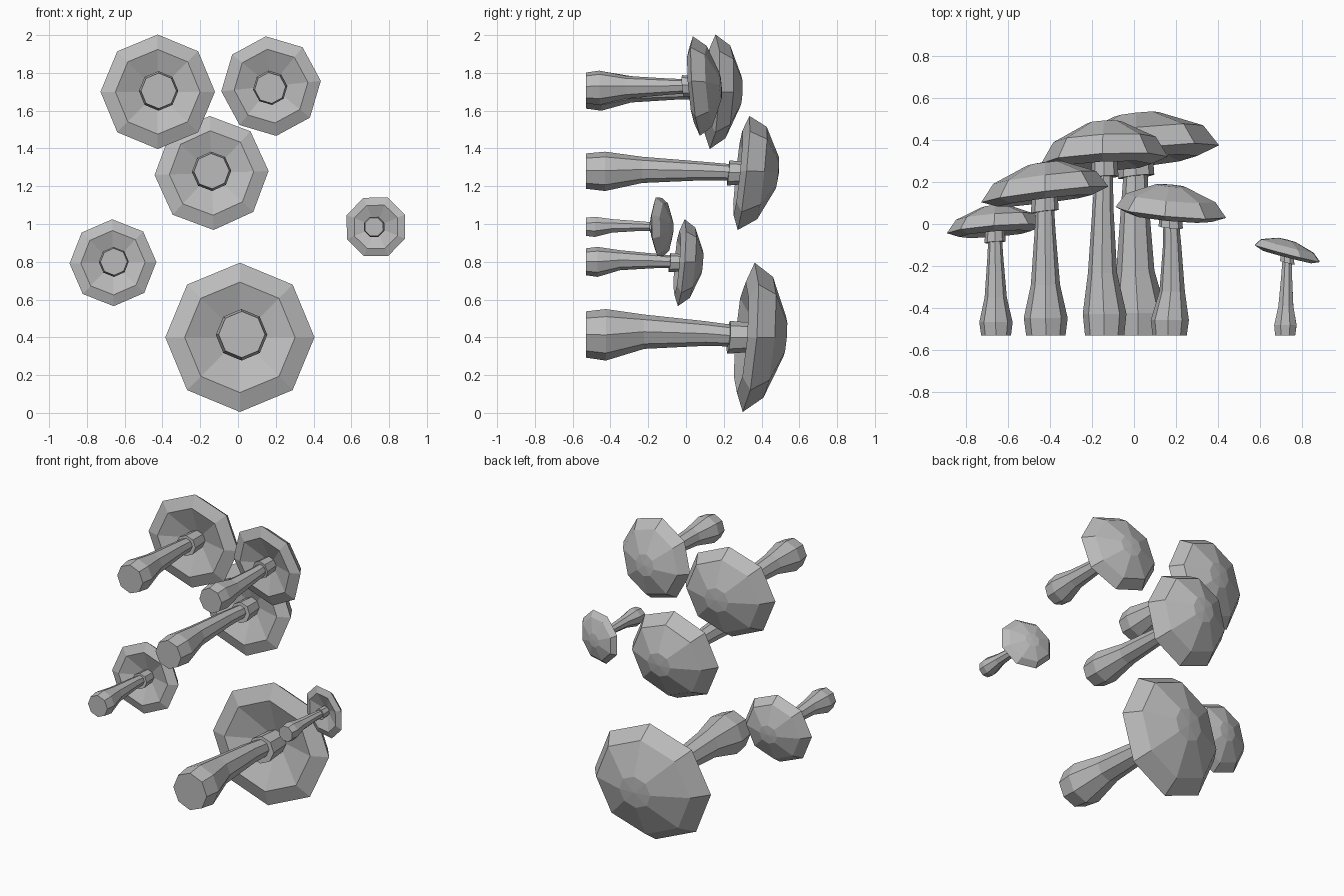
import bpy, bmesh, math
from mathutils import Vector

if "Cube" in bpy.data.objects:
    bpy.data.objects.remove(bpy.data.objects["Cube"], do_unlink=True)

grey = bpy.data.materials.new("plain_grey")
grey.use_nodes = True
color = (0.5, 0.5, 0.5, 1)
grey.diffuse_color = color
grey.node_tree.nodes["Principled BSDF"].inputs["Base Color"].default_value = color

SIDES = 8
GROUND = -0.53  # all stems start on this plane and grow towards +y


def lathe(name, rings, turn, slope=(0, 0)):
    """Closed eight-sided skin through (centre, radius) rings, radius 0 is a tip."""
    bm = bmesh.new()
    loops = []
    for centre, radius in rings:
        if radius == 0:
            loops.append([bm.verts.new(centre)])
            continue
        loop = []
        for i in range(SIDES):
            a = turn + math.tau * i / SIDES
            dx, dz = radius * math.sin(a), radius * math.cos(a)
            lean = slope[0] * dx + slope[1] * dz
            loop.append(bm.verts.new(Vector(centre) + Vector((dx, lean, dz))))
        loops.append(loop)
    for low, high in zip(loops, loops[1:]):
        for i in range(SIDES):
            j = (i + 1) % SIDES
            if len(high) == 1:
                bm.faces.new((low[i], low[j], high[0]))
            elif len(low) == 1:
                bm.faces.new((low[0], high[j], high[i]))
            else:
                bm.faces.new((low[i], low[j], high[j], high[i]))
    for end in (loops[0], loops[-1]):
        if len(end) > 1:
            bm.faces.new(end)
    bmesh.ops.recalc_face_normals(bm, faces=bm.faces)
    mesh = bpy.data.meshes.new(name)
    bm.to_mesh(mesh)
    bm.free()
    mesh.materials.append(grey)
    bpy.context.collection.objects.link(bpy.data.objects.new(name, mesh))


# (radius, height) in cap radii, measured from the rim plane
CAP = [(0, 0.14), (0.16, 0.12), (0.74, -0.1), (1, 0), (0.81, 0.52), (0.27, 0.96), (0, 1)]
COLLAR = [(0.22, -0.27), (0.19, 0.13)]
# (radius in cap radii, fraction of stem length, bend)
STEM = [(0.31, 0, 0), (0.345, 0.12, 0), (0.23, 0.35, 1), (0.165, 0.72, 0.8), (0.13, 1, 0)]


def mushroom(name, base, top, radius, rim_y, dome, slope, degrees, bend=(0, 0)):
    turn = math.radians(degrees)
    bx, bz = base
    tx, tz = top

    # Cap: heights above the rim follow the dome height
    cap = []
    for k, (r, h) in enumerate(CAP):
        scale = dome if k > 3 else radius
        cap.append(((tx, rim_y + h * scale, tz), r * radius))
    lathe(name + "_cap", cap, turn, slope)

    # Collar under the cap
    collar = [((tx, rim_y + h * radius, tz), r * radius) for r, h in COLLAR]
    lathe(name + "_collar", collar, turn, slope)

    # Stem with a swollen foot
    length = rim_y + 0.05 * radius - GROUND
    stem = []
    for r, t, b in STEM:
        x = bx + (tx - bx) * t + bend[0] * b
        z = bz + (tz - bz) * t + bend[1] * b
        stem.append(((x, GROUND + t * length, z), r * radius))
    lathe(name + "_stem", stem, turn)


mushroom("upper_right_mushroom", (-0.42, 1.705), (-0.425, 1.70), 0.303, 0.141, 0.155,
         (0.124, 0.05), 0, (0, 0.01))
mushroom("upper_left_mushroom", (0.17, 1.72), (0.175, 1.73), 0.265, 0.055, 0.133,
         (-0.09, -0.08), -6, (0.01, 0))
mushroom("middle_mushroom", (-0.14, 1.28), (-0.14, 1.27), 0.302, 0.305, 0.187,
         (0.05, 0.105), -2, (-0.01, 0.01))
mushroom("side_mushroom", (-0.657, 0.80), (-0.662, 0.795), 0.23, -0.025, 0.115,
         (0.08, 0.08), -1, (0, 0.01))
mushroom("tiny_mushroom", (0.72, 0.985), (0.73, 0.985), 0.167, -0.14, 0.066,
         (-0.26, -0.03), 22, (0, 0.005))
mushroom("large_mushroom", (0.02, 0.415), (0.01, 0.40), 0.395, 0.332, 0.198,
         (0.11, 0.08), 0, (-0.01, 0.02))
